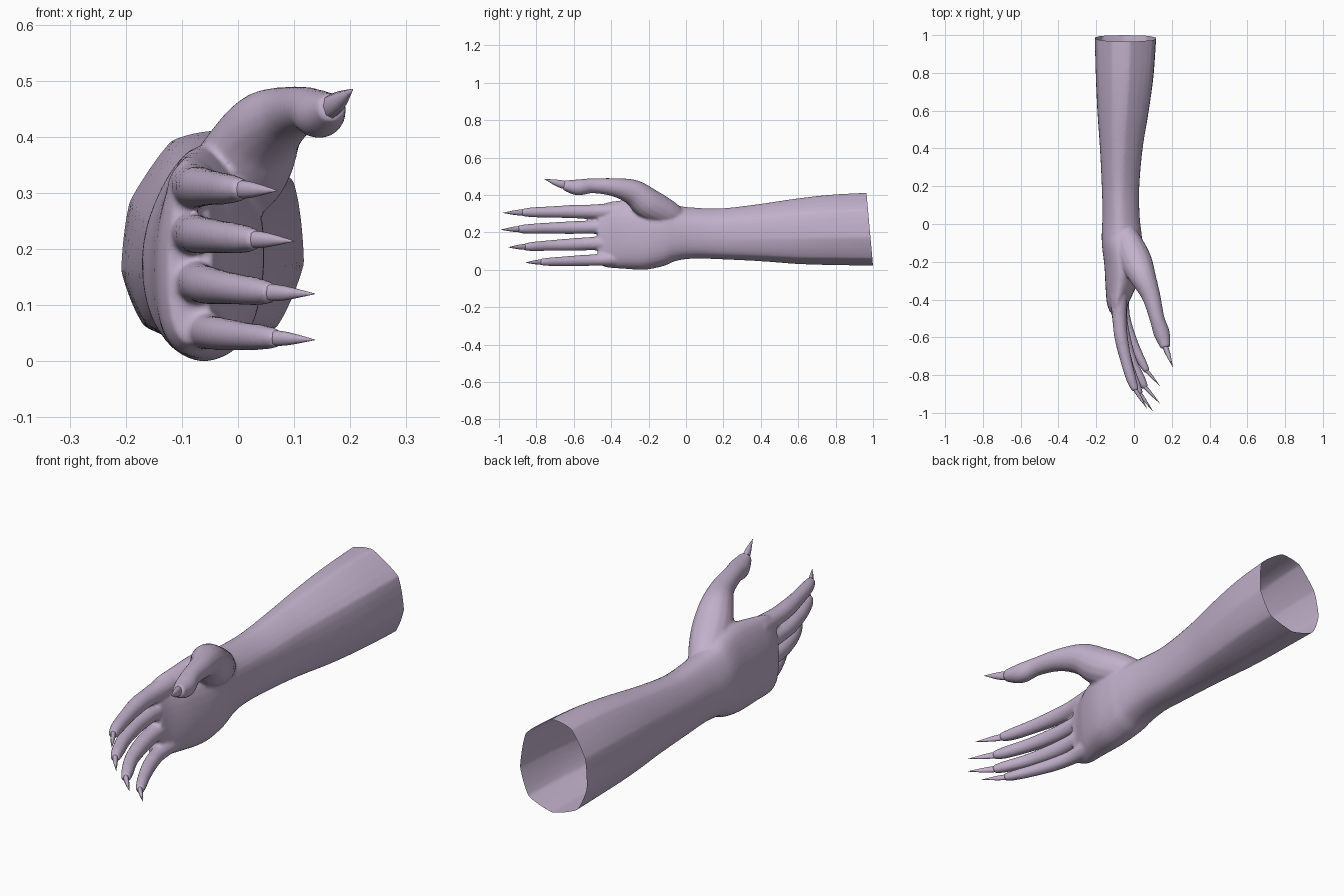
import bpy, bmesh, math
from mathutils import Vector

if "Cube" in bpy.data.objects:
    bpy.data.objects.remove(bpy.data.objects["Cube"])

skin = bpy.data.materials.new("pale lilac skin")
skin.diffuse_color = (0.54, 0.44, 0.60, 1)
skin.use_nodes = True
skin.node_tree.nodes["Principled BSDF"].inputs["Base Color"].default_value = skin.diffuse_color


def catmull(pts, steps, closed=False):
    """Smooth curve through points of any dimension."""
    n = len(pts)
    get = (lambda i: pts[i % n]) if closed else (lambda i: pts[max(0, min(n - 1, i))])
    out = []
    for i in range(n if closed else n - 1):
        a, b, c, d = (get(i + k) for k in (-1, 0, 1, 2))
        for s in range(steps):
            t = s / steps
            out.append(tuple(0.5 * (2 * q + (r - p) * t + (2 * p - 5 * q + 4 * r - w) * t * t
                             + (3 * q - p - 3 * r + w) * t ** 3) for p, q, r, w in zip(a, b, c, d)))
    if not closed:
        out.append(tuple(pts[-1]))
    return out


def loft(bm, rings):
    """Closed tube through rings of equal point count."""
    rows = [[bm.verts.new(p) for p in ring] for ring in rings]
    n = len(rows[0])
    faces = [bm.faces.new((a[i], a[(i + 1) % n], b[(i + 1) % n], b[i]))
             for a, b in zip(rows, rows[1:]) for i in range(n)]
    faces += [bm.faces.new(rows[0][::-1]), bm.faces.new(rows[-1])]
    bmesh.ops.recalc_face_normals(bm, faces=faces)


def path_tube(bm, pts, sides=16, squash=1.0, steps=5):
    """Round tube along (x, y, z, radius) points, squashed front to back."""
    path = catmull(pts, steps)
    rings = []
    for i, p in enumerate(path):
        a, b = path[max(0, i - 1)], path[min(len(path) - 1, i + 1)]
        d = (Vector(b[:3]) - Vector(a[:3])).normalized()
        side = d.cross(Vector((0, 0, 1))).normalized()
        up = side.cross(d)
        angs = [2 * math.pi * k / sides for k in range(sides)]
        rings.append([Vector(p[:3]) + side * (p[3] * squash * math.cos(t)) + up * (p[3] * math.sin(t))
                      for t in angs])
    loft(bm, rings)


def make_object(name, mesh):
    mesh.materials.clear()
    mesh.materials.append(skin)
    ob = bpy.data.objects.new(name, mesh)
    bpy.context.collection.objects.link(ob)
    return ob


bm = bmesh.new()

# Forearm and palm: one nine-sided outline scaled to (y, x min, x max, z min, z max)
outline = [(-.45, .91), (.15, 1), (.89, .54), (1, -.22), (.70, -.80),
           (-.03, -1), (-.75, -.79), (-1, -.29), (-.91, .35)]
rounded = catmull(outline, 4, closed=True)
facets = [tuple(a + (b - a) * s / 4 for a, b in zip(outline[i], outline[(i + 1) % 9]))
          for i in range(9) for s in range(4)]
sections = [(1.06, -.21, .122, .02, .415), (.8, -.203, .105, .024, .402), (.6, -.194, .078, .03, .38),
            (.4, -.18, .045, .045, .35), (.2, -.17, .027, .055, .326), (.05, -.166, .028, .06, .328),
            (-.05, -.17, .038, .048, .34), (-.12, -.168, .045, .02, .365), (-.22, -.156, .04, 0, .378),
            (-.33, -.15, .01, .005, .368), (-.42, -.143, -.03, .012, .355), (-.47, -.125, -.045, .03, .335)]
rings = []
for y, x0, x1, z0, z1 in catmull(sections, 6):
    f = max(0, min(1, y)) * 0.6
    rings.append([((x0 + x1) / 2 + (x1 - x0) / 2 * (r[0] * (1 - f) + p[0] * f), y,
                   (z0 + z1) / 2 + (z1 - z0) / 2 * (r[1] * (1 - f) + p[1] * f))
                  for r, p in zip(rounded, facets)])
loft(bm, rings)

# Fingers: (x, y, z, radius) along each, with the claw tip position
index = [(-.08, -.38, .312, .046), (-.077, -.5, .311, .038), (-.068, -.6, .311, .036),
         (-.045, -.71, .309, .031), (-.015, -.82, .307, .027), (.008, -.88, .306, .019)]
middle = [(-.085, -.38, .230, .044), (-.08, -.5, .228, .036), (-.066, -.62, .225, .034),
          (-.035, -.74, .222, .030), (.008, -.85, .218, .026), (.032, -.9, .217, .018)]
ring = [(-.08, -.38, .142, .044), (-.07, -.5, .140, .036), (-.052, -.6, .135, .034),
        (-.015, -.72, .130, .029), (.035, -.82, .124, .025), (.06, -.865, .122, .018)]
little = [(-.065, -.36, .062, .042), (-.055, -.47, .053, .032), (-.032, -.56, .049, .030),
          (.008, -.66, .045, .026), (.05, -.745, .042, .022), (.07, -.78, .041, .016)]
thumb = [(-.06, -.02, .26, .05), (-.03, -.1, .30, .075), (.012, -.2, .352, .084), (.047, -.28, .412, .07),
         (.09, -.38, .440, .05), (.122, -.5, .449, .040), (.147, -.58, .440, .043), (.168, -.655, .453, .026)]
digits = {"index": (index, (.07, -.978, .304)), "middle": (middle, (.10, -.99, .214)),
          "ring": (ring, (.137, -.95, .12)), "little": (little, (.137, -.857, .038)),
          "thumb": (thumb, (.205, -.757, .485))}
for pts, tip in digits.values():
    path_tube(bm, pts)

# Fuse into one skin and soften the webs
mesh = bpy.data.meshes.new("blank")
bm.to_mesh(mesh)
bm.free()
blank = make_object("arm_blank", mesh)
remesh = blank.modifiers.new("fuse", 'REMESH')
remesh.mode, remesh.voxel_size = 'VOXEL', 0.0065
soften = blank.modifiers.new("soften", 'SMOOTH')
soften.factor, soften.iterations = 0.5, 8
deps = bpy.context.evaluated_depsgraph_get()
mesh = bpy.data.meshes.new_from_object(blank.evaluated_get(deps))
bpy.data.objects.remove(blank)

# Cut the elbow end open on a slight slant
bm = bmesh.new()
bm.from_mesh(mesh)
bmesh.ops.bisect_plane(bm, geom=bm.verts[:] + bm.edges[:] + bm.faces[:], plane_co=(0, 1, .02),
                       plane_no=(0, .39, .035), clear_outer=True)
for face in bm.faces:
    face.smooth = True
    face.material_index = 0
bm.to_mesh(mesh)
bm.free()
make_object("forearm_and_hand", mesh)

# Pointed claws set into the back of each fingertip
for name, (pts, tip) in digits.items():
    end, before = Vector(pts[-1][:3]), Vector(pts[-2][:3])
    r = pts[-1][3]
    tip = Vector(tip)
    root = end + (before - end) * 0.35 + Vector((-.004, 0, 0))
    mid = end.lerp(tip, 0.3)
    bm = bmesh.new()
    path_tube(bm, [(*root, r * .9), (*mid, r * .72), (*tip, .0006)], sides=8, squash=.7, steps=3)
    for face in bm.faces:
        face.smooth = True
    mesh = bpy.data.meshes.new(name + "_claw")
    bm.to_mesh(mesh)
    bm.free()
    make_object(name + "_claw", mesh)
